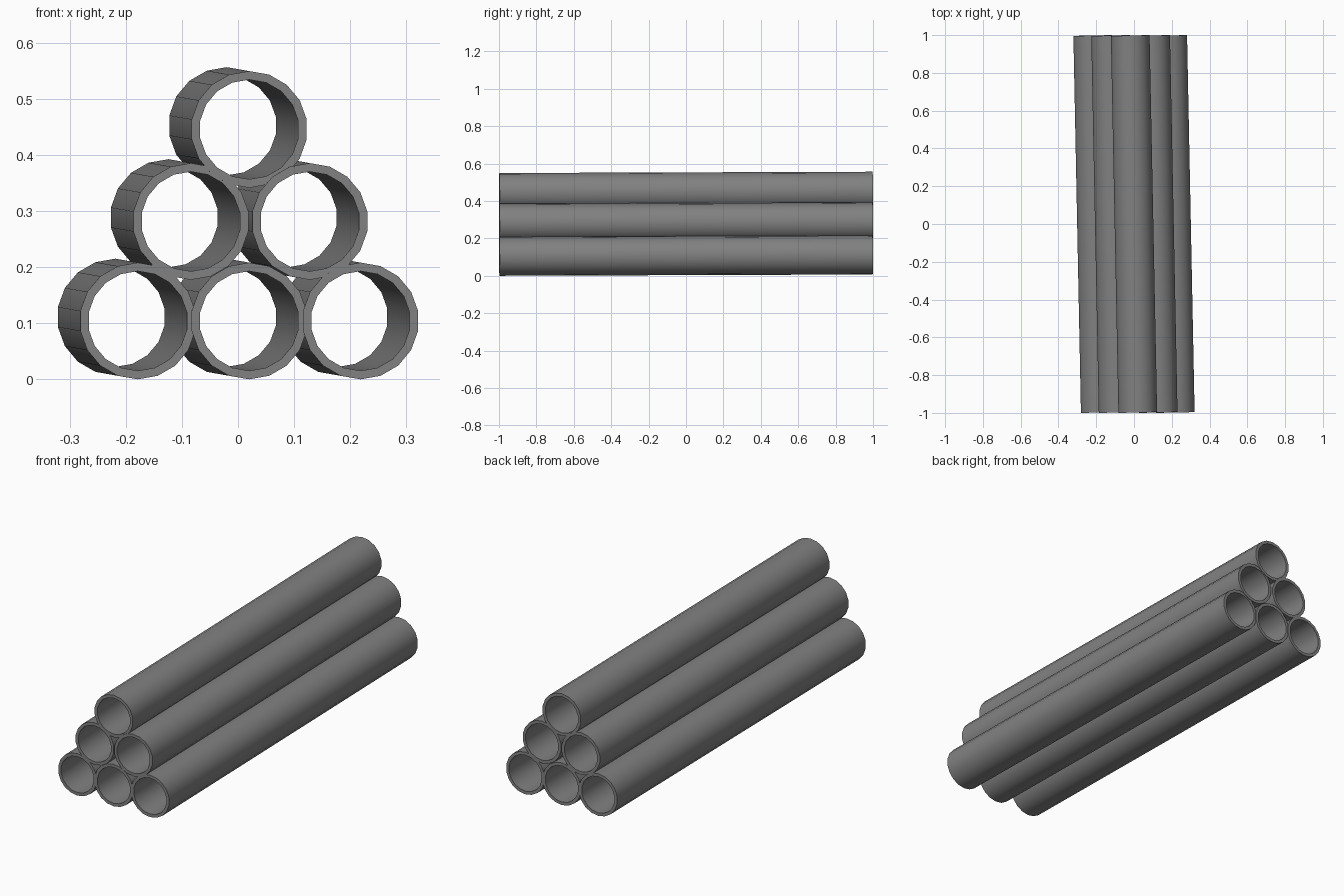
import bpy
import bmesh
from math import pi, radians

cube = bpy.data.objects.get("Cube")
if cube:
    bpy.data.objects.remove(cube, do_unlink=True)

RADIUS, WALL, LENGTH, SIDES = 0.104, 0.015, 1.996, 18
YAW, PITCH = 0.02, 0.0035

# One plain grey for every pipe
grey = bpy.data.materials.new("pipe_grey")
grey.use_nodes = True
colour = (0.22, 0.22, 0.22, 1)
grey.diffuse_color = colour
grey.node_tree.nodes["Principled BSDF"].inputs["Base Color"].default_value = colour

# Open tube, given its wall by a solidify modifier
mesh = bpy.data.meshes.new("pipe")
bm = bmesh.new()
bmesh.ops.create_cone(bm, cap_ends=False, segments=SIDES,
                      radius1=RADIUS, radius2=RADIUS, depth=LENGTH)
bmesh.ops.recalc_face_normals(bm, faces=bm.faces)
bm.to_mesh(mesh)
bm.free()
mesh.materials.append(grey)


def add_pipe(name, x, z):
    pipe = bpy.data.objects.new(name, mesh.copy())
    bpy.context.collection.objects.link(pipe)
    pipe.location = (x, 0, z)
    pipe.rotation_euler = (pi / 2 + PITCH, 0, YAW)
    wall = pipe.modifiers.new("wall", "SOLIDIFY")
    wall.thickness = WALL
    wall.offset = -1
    wall.use_even_offset = True
    bpy.ops.object.select_all(action="DESELECT")
    pipe.select_set(True)
    bpy.context.view_layer.objects.active = pipe
    bpy.ops.object.modifier_apply(modifier="wall")
    bpy.ops.object.shade_smooth_by_angle(angle=radians(30))


# Stacked rows, bottom to top
rows = {
    "bottom": (0.1077, (-0.1985, 0, 0.1985)),
    "middle": (0.285, (-0.104, 0.108)),
    "top": (0.449, (0,)),
}
for row, (z, xs) in rows.items():
    for number, x in enumerate(xs, 1):
        add_pipe(f"{row}_pipe_{number}", x, z)
